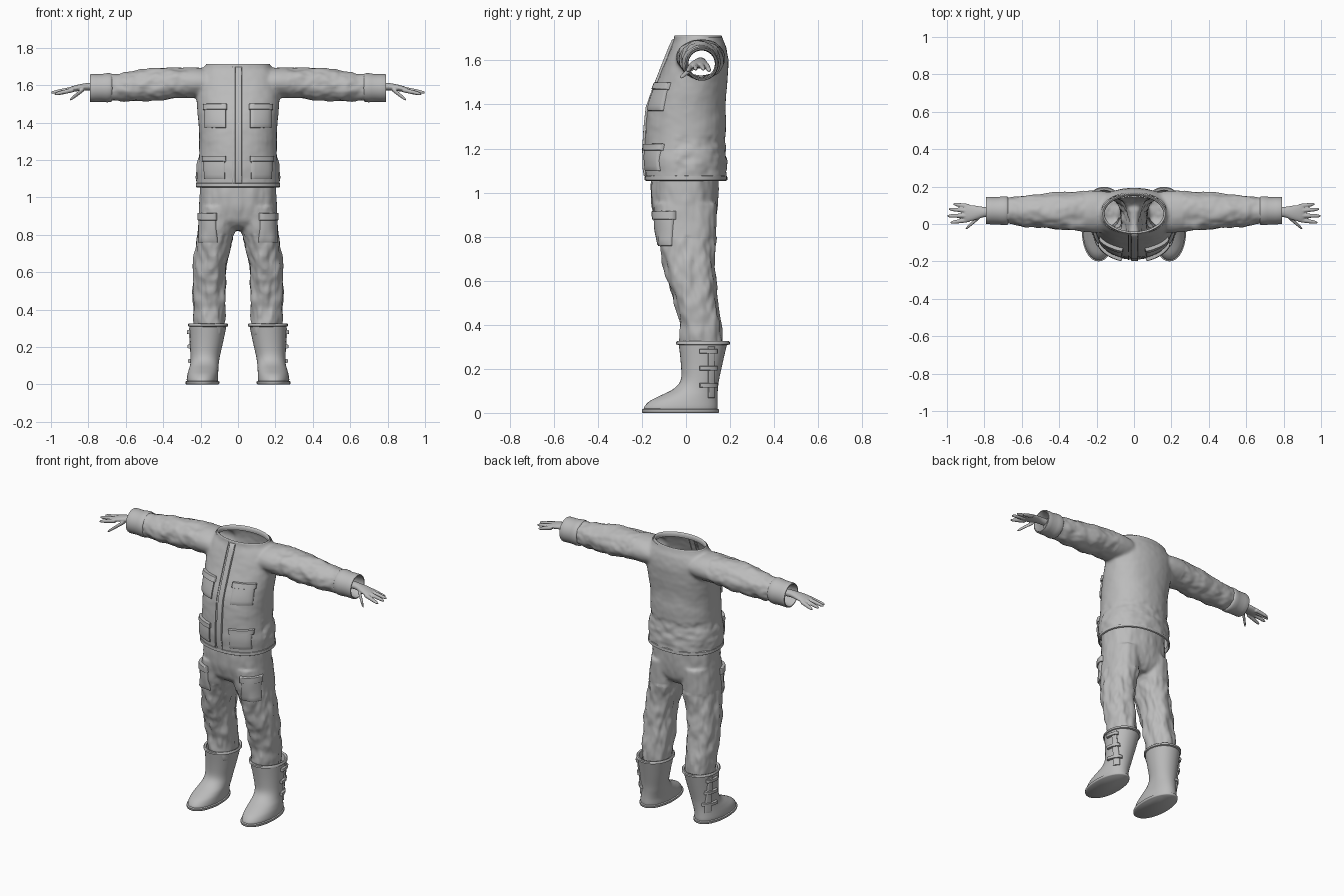
import bpy, bmesh, math
from mathutils import Vector, noise
from mathutils.bvhtree import BVHTree

cube = bpy.data.objects.get("Cube")
if cube:
    bpy.data.objects.remove(cube, do_unlink=True)

GREY = bpy.data.materials.new("plain grey")
GREY.use_nodes = True
GREY.diffuse_color = (0.5, 0.5, 0.5, 1)
bsdf = next(n for n in GREY.node_tree.nodes if n.type == 'BSDF_PRINCIPLED')
bsdf.inputs["Base Color"].default_value = GREY.diffuse_color
bsdf.inputs["Roughness"].default_value = 0.7


def finish(name, bm, mirror=False):
    bmesh.ops.recalc_face_normals(bm, faces=bm.faces)
    mesh = bpy.data.meshes.new(name)
    bm.to_mesh(mesh)
    bm.free()
    mesh.materials.append(GREY)
    mesh.shade_smooth()
    mesh.set_sharp_from_angle(angle=math.radians(50))
    obj = bpy.data.objects.new(name, mesh)
    bpy.context.collection.objects.link(obj)
    if mirror:
        mod = obj.modifiers.new("Mirror", 'MIRROR')
        mod.use_mirror_merge = False
    return obj


def smooth_rings(rings, steps):
    """Catmull-Rom through the ring parameters."""
    out = []
    for i in range(len(rings) - 1):
        p = [rings[max(0, min(len(rings) - 1, i + k))] for k in (-1, 0, 1, 2)]
        for s in range(steps):
            t = s / steps
            out.append([b + 0.5 * t * (c - a + t * (2*a - 5*b + 4*c - d + t * (3*(b - c) + d - a)))
                        for a, b, c, d in zip(*p)])
    return out + [list(rings[-1])]


def loft(bm, rings, axis='z', power=2.0, sides=40, steps=4, caps=True, sx=1):
    """Rings are (position on axis, two centre values, two radii)."""
    rows = []
    for t, c1, c2, r1, r2 in smooth_rings(rings, steps):
        row = []
        for k in range(sides):
            a = 2 * math.pi * k / sides
            u, v = [math.copysign(abs(f) ** (2 / power), f) for f in (math.cos(a), math.sin(a))]
            p = (c1 + r1*u, c2 + r2*v, t) if axis == 'z' else (t, c1 + r1*u, c2 + r2*v)
            row.append(bm.verts.new((p[0] * sx, p[1], p[2])))
        rows.append(row)
    for a, b in zip(rows, rows[1:]):
        for k in range(sides):
            j = (k + 1) % sides
            bm.faces.new((a[k], a[j], b[j], b[k]))
    if caps:
        bm.faces.new(rows[0])
        bm.faces.new(rows[-1])


def fuse(bm, voxel, passes):
    """Blend overlapping solids into one skin and return it as a bmesh."""
    obj = finish("blend_helper", bm)
    mod = obj.modifiers.new("Remesh", 'REMESH')
    mod.mode = 'VOXEL'
    mod.voxel_size = voxel
    mod = obj.modifiers.new("Smooth", 'SMOOTH')
    mod.iterations = passes
    bpy.context.view_layer.update()
    ev = obj.evaluated_get(bpy.context.evaluated_depsgraph_get())
    out = bmesh.new()
    out.from_mesh(ev.data)
    bpy.data.objects.remove(obj, do_unlink=True)
    return out


def wrinkle(bm, depth, scale):
    bm.normal_update()
    moves = []
    for v in bm.verts:
        p = Vector((abs(v.co.x) * scale[0], v.co.y * scale[1], v.co.z * scale[2]))
        moves.append(v.normal * depth(v.co) * (noise.noise(p) + 0.5 * noise.noise(p * 2.1)))
    for v, m in zip(bm.verts, moves):
        v.co += m


def cut(bm, point, normal):
    """Open the skin by removing everything beyond a plane."""
    bmesh.ops.bisect_plane(bm, geom=bm.verts[:] + bm.edges[:] + bm.faces[:],
                           plane_co=point, plane_no=normal, clear_outer=True)


def patch(name, target, centre, inward, w, h, thick, mirror=True):
    """Raised padded panel projected on a surface."""
    tree = BVHTree.FromPolygons([v.co for v in target.data.vertices],
                                [tuple(p.vertices) for p in target.data.polygons])
    d = Vector(inward).normalized()
    up = Vector((0, 0, 1))
    side = up.cross(-d)
    ts = [0, .01, .06, .2, .35, .5, .65, .8, .94, .99, 1]
    n = len(ts)
    bm = bmesh.new()
    grid = []
    for j, tv in enumerate(ts):
        row = []
        for i, tu in enumerate(ts):
            o = Vector(centre) + side * (tu - .5) * w + up * (tv - .5) * h
            hit, nor, _, _ = tree.ray_cast(o - d, d)
            if hit is None:
                hit, nor, _, _ = tree.find_nearest(o)
            if nor.dot(d) > 0:
                nor = -nor
            lift = (-.4, .7, 1)[min(i, j, n - 1 - i, n - 1 - j, 2)] * thick
            row.append(bm.verts.new(hit + (nor - d).normalized() * lift))
        grid.append(row)
    for j in range(n - 1):
        for i in range(n - 1):
            bm.faces.new((grid[j][i], grid[j][i+1], grid[j+1][i+1], grid[j+1][i]))
    return finish(name, bm, mirror)


def pocket(name, target, x, y, z, inward, w, h):
    patch(name, target, (x, y, z), inward, w, h, .011)
    patch(name + "_flap", target, (x, y, z + h * .4), inward, w + .012, h * .26, .018)


# Jacket: hollow skin with sleeves blended into the body
bm = bmesh.new()
loft(bm, [(1.03, 0, 0, .222, .183), (1.1, 0, 0, .223, .185), (1.15, 0, -.003, .222, .188),
          (1.21, 0, -.005, .212, .182), (1.3, 0, 0, .207, .183), (1.4, 0, .005, .212, .174),
          (1.5, 0, .028, .22, .16), (1.6, 0, .05, .222, .142), (1.66, 0, .057, .205, .125),
          (1.69, 0, .057, .182, .112), (1.73, 0, .055, .165, .105)], power=2.2)
for s in (1, -1):
    loft(bm, [(.1, .065, 1.605, .1, .07), (.2, .066, 1.614, .112, .08), (.3, .068, 1.612, .107, .082),
              (.4, .07, 1.605, .1, .085), (.5, .07, 1.598, .092, .086), (.6, .07, 1.591, .082, .078),
              (.7, .07, 1.587, .071, .068), (.8, .07, 1.587, .063, .063)], 'x', sx=s)
bm = fuse(bm, .0095, 5)
wrinkle(bm, lambda p: .009 if abs(p.x) > .27 else (.008 if p.z < 1.25 and p.y > -.05 else .002),
        (13, 13, 18))
cut(bm, (0, 0, 1.705), (0, 0, 1))
cut(bm, (0, 0, 1.057), (0, 0, -1))
for s in (1, -1):
    cut(bm, (.75 * s, 0, 0), (s, 0, 0))
jacket = finish("jacket", bm)

# Collar rim and hem band
bm = bmesh.new()
loft(bm, [(1.685, 0, .056, .164, .102), (1.69, 0, .056, .176, .11), (1.705, 0, .055, .174, .109),
          (1.714, 0, .055, .168, .105), (1.705, 0, .055, .158, .096), (1.685, 0, .055, .158, .096)],
     steps=2, sides=56, caps=False)
finish("collar", bm)
bm = bmesh.new()
loft(bm, [(1.08, 0, 0, .214, .178), (1.075, 0, 0, .225, .187), (1.057, 0, 0, .226, .188),
          (1.053, 0, 0, .219, .181), (1.075, 0, 0, .212, .174)], power=2.2, steps=1, sides=56, caps=False)
finish("jacket_hem", bm)

# Front zip placket and seam, jacket pockets
patch("zip_placket", jacket, (.003, 0, 1.385), (0, 1, 0), .036, .63, .011, False)
patch("zip_seam", jacket, (-.03, 0, 1.385), (0, 1, 0), .006, .63, .005, False)
pocket("chest_pocket", jacket, .121, 0, 1.433, (0, 1, 0), .112, .125)
pocket("lower_pocket", jacket, .125, 0, 1.158, (0, 1, 0), .112, .12)

# Cuffs
bm = bmesh.new()
loft(bm, [(.672, .071, 1.587, .066, .066), (.676, .071, 1.587, .075, .075), (.7, .071, 1.586, .077, .078),
          (.73, .071, 1.585, .073, .074), (.785, .072, 1.584, .073, .075), (.79, .072, 1.584, .068, .07),
          (.785, .072, 1.584, .062, .063), (.72, .071, 1.585, .06, .06)], 'x', steps=2, caps=False)
finish("cuffs", bm, True)

# Hands: palm, four fingers and thumb
bm = bmesh.new()
loft(bm, [(.75, .066, 1.592, .026, .022), (.8, .064, 1.592, .027, .02), (.85, .06, 1.586, .039, .018),
          (.89, .057, 1.578, .044, .015), (.908, .057, 1.575, .038, .01)], 'x', sides=20)
fingers = [((.88, .094, 1.576), (.965, .106, 1.553)), ((.88, .07, 1.58), (.99, .08, 1.56)),
           ((.88, .045, 1.58), (.999, .043, 1.56)), ((.88, .023, 1.575), (.98, .008, 1.552)),
           ((.825, .04, 1.578), (.9, -.026, 1.52))]
for a, b in fingers:
    a, b = Vector(a), Vector(b)
    rings = [(*a.lerp(b, t), r, r) for t, r in ((0, .013), (.5, .0115), (.85, .009), (1, .004))]
    loft(bm, rings, 'x', sides=12)
bm = fuse(bm, .004, 2)
cut(bm, (.76, 0, 0), (-1, 0, 0))
finish("hands", bm, True)

# Trousers: hips and legs blended together
bm = bmesh.new()
loft(bm, [(.82, 0, .015, .06, .08), (.86, 0, 0, .16, .13), (.92, 0, -.003, .2, .147),
          (1.0, 0, -.007, .206, .153), (1.12, 0, -.005, .203, .15)], power=2.3)
for s in (1, -1):
    loft(bm, [(.26, .153, .07, .07, .085), (.33, .153, .068, .082, .097), (.45, .152, .056, .085, .097),
              (.6, .149, .027, .087, .108), (.68, .14, .014, .09, .118), (.76, .125, .006, .097, .126),
              (.85, .113, 0, .102, .138), (.95, .105, -.003, .098, .143)], power=2.2, sx=s)
bm = fuse(bm, .0095, 4)
wrinkle(bm, lambda p: .012 if p.z < .8 else .005, (20, 20, 9))
cut(bm, (0, 0, 1.1), (0, 0, 1))
trousers = finish("trousers", bm)
pocket("thigh_pocket", trousers, .158, -.09, .835, (-.45, .9, 0), .115, .155)

# Boots: shaft and foot, sole, top rim
bm = bmesh.new()
loft(bm, [(.012, .19, -.025, .083, .168), (.03, .19, -.022, .084, .166), (.055, .188, -.01, .082, .153),
          (.08, .184, .015, .079, .128), (.11, .179, .045, .076, .1), (.15, .175, .063, .078, .087),
          (.22, .168, .071, .087, .094), (.32, .16, .077, .1, .111)], power=2.1, caps=False)
boots = finish("boots", bm, True)
bm = bmesh.new()
loft(bm, [(0, .19, -.025, .086, .171), (.004, .19, -.025, .09, .175), (.015, .19, -.025, .09, .175),
          (.019, .19, -.025, .083, .168)], steps=1, power=2.1)
finish("boot_soles", bm, True)
bm = bmesh.new()
loft(bm, [(.308, .16, .077, .099, .11), (.311, .16, .077, .106, .122), (.322, .16, .077, .106, .122),
          (.326, .16, .077, .102, .117), (.322, .16, .077, .092, .104), (.28, .16, .077, .088, .096)],
     steps=1, caps=False)
finish("boot_rims", bm, True)

# Boot straps with buckles on the outer side
patch("boot_strap", boots, (.3, .115, .185), (-1, 0, 0), .03, .235, .008)
for k, z in enumerate((.125, .203, .28)):
    patch(f"boot_buckle_{k + 1}", boots, (.3, .1, z), (-1, 0, 0), .08, .02, .015)
